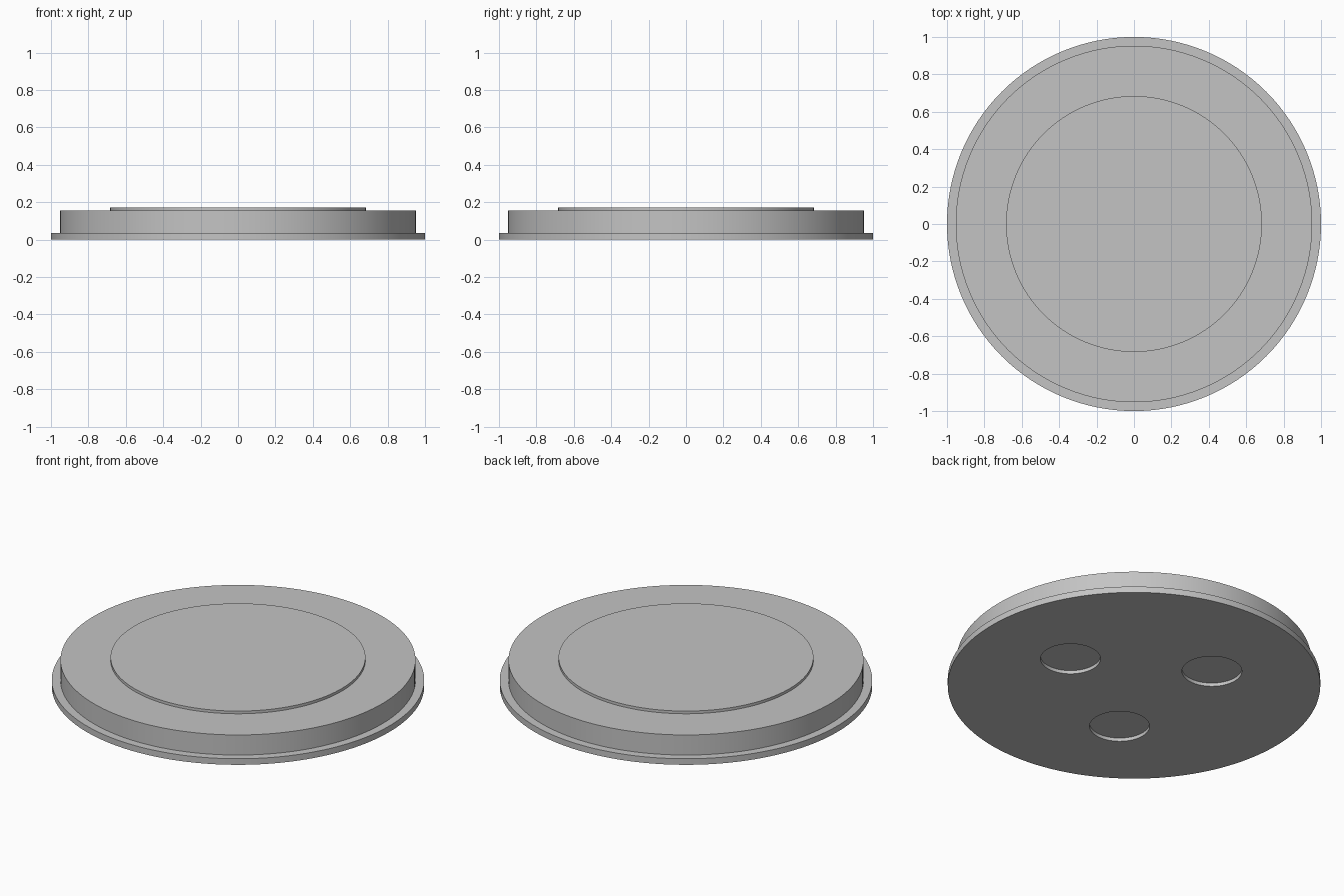
import bpy, bmesh, math

if "Cube" in bpy.data.objects:
    bpy.data.objects.remove(bpy.data.objects["Cube"])

SEGMENTS = 128

grey = bpy.data.materials.new("light_grey")
grey.diffuse_color = (0.55, 0.55, 0.55, 1)
grey.use_nodes = True
grey.node_tree.nodes["Principled BSDF"].inputs["Base Color"].default_value = grey.diffuse_color


def lathe(name, profile, segments, location=(0, 0, 0)):
    """Solid of revolution from (radius, z) points, bottom to top, with flat caps."""
    bm = bmesh.new()
    rings = []
    for r, z in profile:
        rings.append([bm.verts.new((r * math.cos(2 * math.pi * i / segments),
                                    r * math.sin(2 * math.pi * i / segments), z))
                      for i in range(segments)])
    for low, high in zip(rings, rings[1:]):
        for i in range(segments):
            j = (i + 1) % segments
            bm.faces.new((low[i], low[j], high[j], high[i]))
    bm.faces.new(rings[0][::-1])
    bm.faces.new(rings[-1])
    mesh = bpy.data.meshes.new(name)
    bm.to_mesh(mesh)
    bm.free()
    mesh.materials.append(grey)
    obj = bpy.data.objects.new(name, mesh)
    obj.location = location
    bpy.context.collection.objects.link(obj)
    return obj


# Stepped round body: thin flange, main drum, raised centre disc
body = lathe("stepped_disc", [(1.0, 0), (1.0, 0.036), (0.953, 0.036), (0.953, 0.155),
                              (0.684, 0.155), (0.684, 0.171)], SEGMENTS)

# Three shallow round recesses in the underside
for k in range(3):
    a = math.radians(120 * k)
    cutter = lathe("recess_cutter", [(0.161, -0.05), (0.161, 0.02)], 64,
                   (0.445 * math.cos(a), 0.445 * math.sin(a), 0))
    cutter.hide_render = True
    cut = body.modifiers.new("recess", 'BOOLEAN')
    cut.operation = 'DIFFERENCE'
    cut.solver = 'EXACT'
    cut.object = cutter
    bpy.context.view_layer.objects.active = body
    bpy.ops.object.modifier_apply(modifier=cut.name)
    bpy.data.objects.remove(cutter)

# Smooth walls with crisp rims
bpy.ops.object.select_all(action='DESELECT')
body.select_set(True)
bpy.context.view_layer.objects.active = body
bpy.ops.object.shade_smooth_by_angle(angle=math.radians(30))
